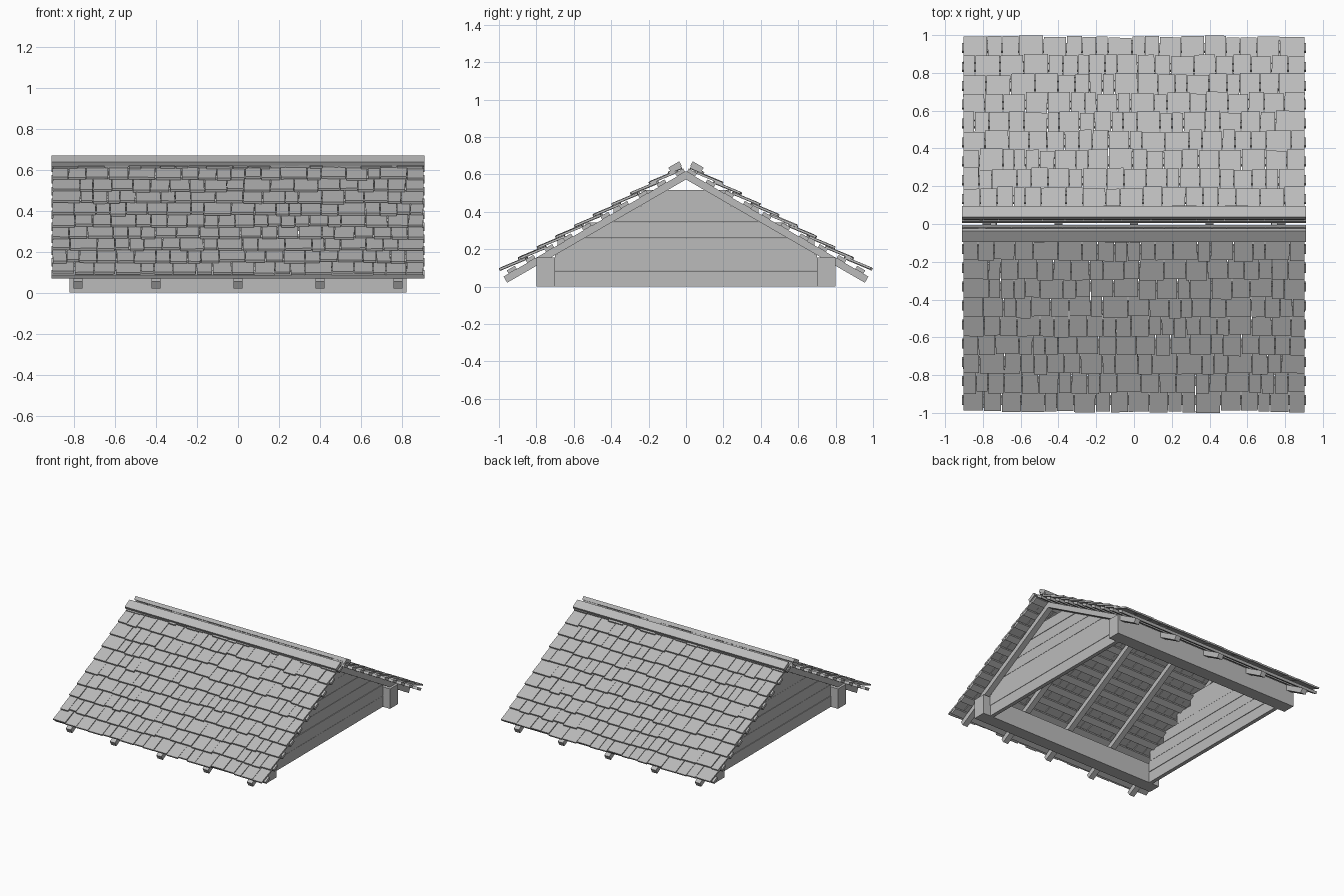
import bpy, bmesh, math, random
from mathutils import Matrix, Vector

random.seed(7)
if "Cube" in bpy.data.objects:
    bpy.data.objects.remove(bpy.data.objects["Cube"])

PITCH = math.radians(30)
APEX = 0.617          # top of the rafters at the ridge
RAFTER = 0.038        # rafter depth
HALF = 0.91           # half length of the roof
ROWS = 10
STEP = 0.1 / math.cos(PITCH)

grey = bpy.data.materials.new("plain_grey")
grey.use_nodes = True
grey.diffuse_color = (0.5, 0.5, 0.5, 1)
grey.node_tree.nodes["Principled BSDF"].inputs["Base Color"].default_value = (0.5, 0.5, 0.5, 1)


def slope(side):
    """Frame of one roof side: x along the ridge, y down the slope, z outwards."""
    along = Vector((0, side * math.cos(PITCH), -math.sin(PITCH)))
    out = Vector((0, side * math.sin(PITCH), math.cos(PITCH)))
    frame = Matrix((along.cross(out), along, out)).transposed().to_4x4()
    return Matrix.Translation((0, 0, APEX)) @ frame


def box(bm, lo, hi, frame=Matrix(), tilt=0.0, twist=0.0):
    """Box between two corners, turned about its middle, placed in a frame."""
    lo, hi = Vector(lo), Vector(hi)
    size = hi - lo
    turn = Matrix.Rotation(tilt, 4, "X") @ Matrix.Rotation(twist, 4, "Z")
    place = frame @ Matrix.Translation((lo + hi) / 2) @ turn @ Matrix.Diagonal((*size, 1))
    bmesh.ops.create_cube(bm, size=1, matrix=place)


def finish(bm, name):
    mesh = bpy.data.meshes.new(name)
    bm.to_mesh(mesh)
    bm.free()
    mesh.materials.append(grey)
    bpy.context.collection.objects.link(bpy.data.objects.new(name, mesh))


for side, label in ((-1, "front"), (1, "back")):
    frame = slope(side)

    # Wall plate under the eaves
    bm = bmesh.new()
    box(bm, (-0.82, side * 0.75 - 0.05, 0), (0.82, side * 0.75 + 0.05, 0.155))
    finish(bm, label + "_wall_plate")

    # Rafters
    bm = bmesh.new()
    for x in (-0.78, -0.4, 0, 0.4, 0.78):
        box(bm, (x - 0.022, 0, -RAFTER), (x + 0.022, 1.126, 0), frame)
    finish(bm, label + "_rafters")

    # Battens, one beneath each shingle row
    bm = bmesh.new()
    for row in range(ROWS):
        s = 1.07 - row * STEP
        box(bm, (-HALF, s - 0.025, 0), (HALF, s + 0.025, 0.02), frame)
    finish(bm, label + "_battens")

    # Overlapping shingles of uneven width and length
    bm = bmesh.new()
    for row in range(ROWS):
        edge = 1.128 - row * STEP
        x = -0.905
        while x < 0.9:
            end = x + random.uniform(0.06, 0.135)
            if end > 0.85:
                end = 0.905
            low = edge - random.uniform(0, 0.016)
            top = max(low - 0.15, 0.01)
            lift = random.uniform(-0.002, 0.002)
            box(bm, (x + 0.002, top, 0.0275 + lift), (end - 0.002, low, 0.0395 + lift),
                frame, tilt=0.128, twist=random.uniform(-0.015, 0.015))
            x = end
    finish(bm, label + "_shingles")

    # Ridge board
    bm = bmesh.new()
    box(bm, (-HALF, 0.005, 0.037), (HALF, 0.072, 0.064), frame)
    finish(bm, label + "_ridge_board")

# Gable planks with stepped ends tucked behind the outer rafters
for side, label in ((-1, "right"), (1, "left")):
    bm = bmesh.new()
    height = 0.0865
    for row in range(6):
        z = row * height
        reach = (APEX - RAFTER / math.cos(PITCH) - z) / math.tan(PITCH)
        reach = 0.7 if row < 2 else min(reach, 0.72) - 0.005
        x = side * (0.742 + random.uniform(-0.003, 0.003))
        box(bm, (x - 0.015, -reach, z), (x + 0.015, reach, z + height - 0.002))
    finish(bm, label + "_gable_planks")
